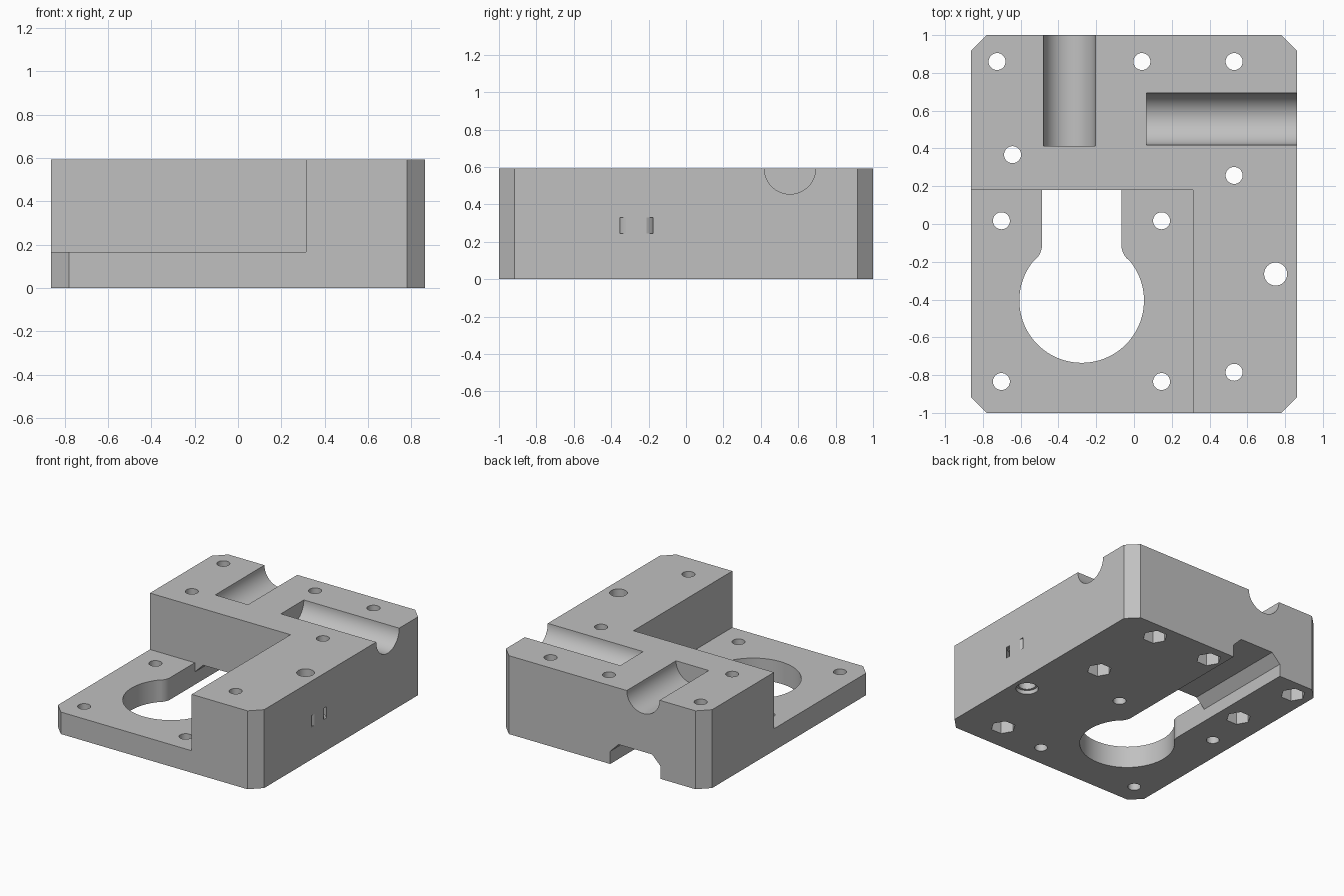
import bpy, bmesh
from math import cos, sin, pi, atan2
from mathutils import Vector

cube = bpy.data.objects.get("Cube")
if cube:
    bpy.data.objects.remove(cube, do_unlink=True)

W, D, H = 0.862, 1.0, 0.592      # half width, half depth, height
FLOOR = 0.166                    # thickness of the low plate
CUT = 0.1                        # cutter overshoot
MOTOR_X, STEP_Y = -0.277, 0.18

grey = bpy.data.materials.new("grey_plastic")
grey.use_nodes = True
grey.diffuse_color = (0.53, 0.53, 0.53, 1)
grey.node_tree.nodes["Principled BSDF"].inputs["Base Color"].default_value = grey.diffuse_color


def prism(name, points, lo, hi, axis="z"):
    """Extrude a 2D outline from lo to hi along an axis."""
    place = {"z": lambda a, b, t: (a, b, t),
             "y": lambda a, b, t: (a, t, b),
             "x": lambda a, b, t: (t, a, b)}[axis]
    bm = bmesh.new()
    base = bm.faces.new([bm.verts.new(place(a, b, lo)) for a, b in points])
    shift = Vector(place(0, 0, hi - lo))
    new = bmesh.ops.extrude_face_region(bm, geom=[base])["geom"]
    bmesh.ops.translate(bm, vec=shift, verts=[v for v in new if isinstance(v, bmesh.types.BMVert)])
    bmesh.ops.recalc_face_normals(bm, faces=bm.faces)
    mesh = bpy.data.meshes.new(name)
    bm.to_mesh(mesh)
    bm.free()
    mesh.materials.append(grey)
    obj = bpy.data.objects.new(name, mesh)
    bpy.context.collection.objects.link(obj)
    return obj


def arc(cx, cy, r, start, end, steps):
    return [(cx + r * cos(start + (end - start) * i / steps),
             cy + r * sin(start + (end - start) * i / steps)) for i in range(steps + 1)]


def circle(cx, cy, r, sides=40):
    return arc(cx, cy, r, 0, 2 * pi, sides)[:-1]


def rect(x0, y0, x1, y1):
    return [(x0, y0), (x1, y0), (x1, y1), (x0, y1)]


def carve(points, lo, hi, axis="z"):
    """Subtract a prism from the body."""
    cutter = prism("cutter", points, lo, hi, axis)
    cutter.hide_render = True
    mod = body.modifiers.new("cut", "BOOLEAN")
    mod.operation = "DIFFERENCE"
    mod.solver = "EXACT"
    mod.object = cutter
    bpy.ops.object.modifier_apply(modifier=mod.name)
    bpy.data.objects.remove(cutter, do_unlink=True)


# Block with chamfered vertical corners
c = 0.082
outline = [(W, D - c), (W - c, D), (c - W, D), (-W, D - c),
           (-W, c - D), (c - W, -D), (W - c, -D), (W, c - D)]
body = prism("mounting_block", outline, 0, H)
bpy.context.view_layer.objects.active = body
body.select_set(True)

# Step down to the low plate
carve(rect(-W - CUT, -D - CUT, 0.313, STEP_Y), FLOOR, H + CUT)

# Keyhole: large circle blended by fillets into a straight slot
slot, big_r, big_y, fil_r, fil_y = 0.21, 0.33, -0.405, 0.105, -0.11
angle = atan2(big_y - fil_y, -(slot + fil_r))
fillet = arc(slot + fil_r, fil_y, fil_r, pi, angle + 2 * pi, 8)
tangent = atan2(fil_y - big_y, slot + fil_r)
bowl = arc(0, big_y, big_r, tangent, -pi / 2, 32)[1:]
half = [(slot, STEP_Y)] + fillet + bowl
keyhole = half + [(-x, y) for x, y in reversed(half[:-1])]
carve([(MOTOR_X + x, y) for x, y in keyhole], -CUT, FLOOR + CUT)

# Underside channel with chamfered ceiling, running out of the back
bev = 0.07
half = [(slot, -CUT), (slot, FLOOR - bev), (slot - bev, FLOOR)]
tunnel = half + [(-x, z) for x, z in reversed(half)]
carve([(MOTOR_X + x, z) for x, z in tunnel], STEP_Y - 0.02, D + CUT, "y")

# Half-round rod grooves in the top
carve(circle(-0.342, H, 0.137, 64), 0.412, D + CUT, "y")
carve(circle(0.556, H, 0.137, 64), 0.065, W + CUT, "x")

# Bolt holes through the tall part, with hexagonal nut pockets underneath
for x, y in [(-0.725, 0.86), (0.042, 0.86), (0.53, 0.86),
             (-0.643, 0.367), (0.53, 0.257), (0.53, -0.785)]:
    carve(circle(x, y, 0.045), -CUT, H + CUT)
    carve(circle(x, y, 0.087, 6), -CUT, 0.13)

# Bolt holes in the low plate
for x in (-0.702, 0.146):
    for y in (0.017, -0.834):
        carve(circle(x, y, 0.045), -CUT, FLOOR + CUT)

# Wide hole with a shallow counterbore, and a curved tie slot around it
hx, hy = 0.75, -0.265
carve(circle(hx, hy, 0.061), -CUT, H + CUT)
carve(circle(hx, hy, 0.078), -CUT, 0.03)
carve(arc(hx, hy, 0.143, 0.3, 2 * pi - 0.3, 48) + arc(hx, hy, 0.125, 2 * pi - 0.3, 0.3, 48),
      0.245, 0.33)

bpy.ops.object.shade_smooth_by_angle(angle=pi / 7)
